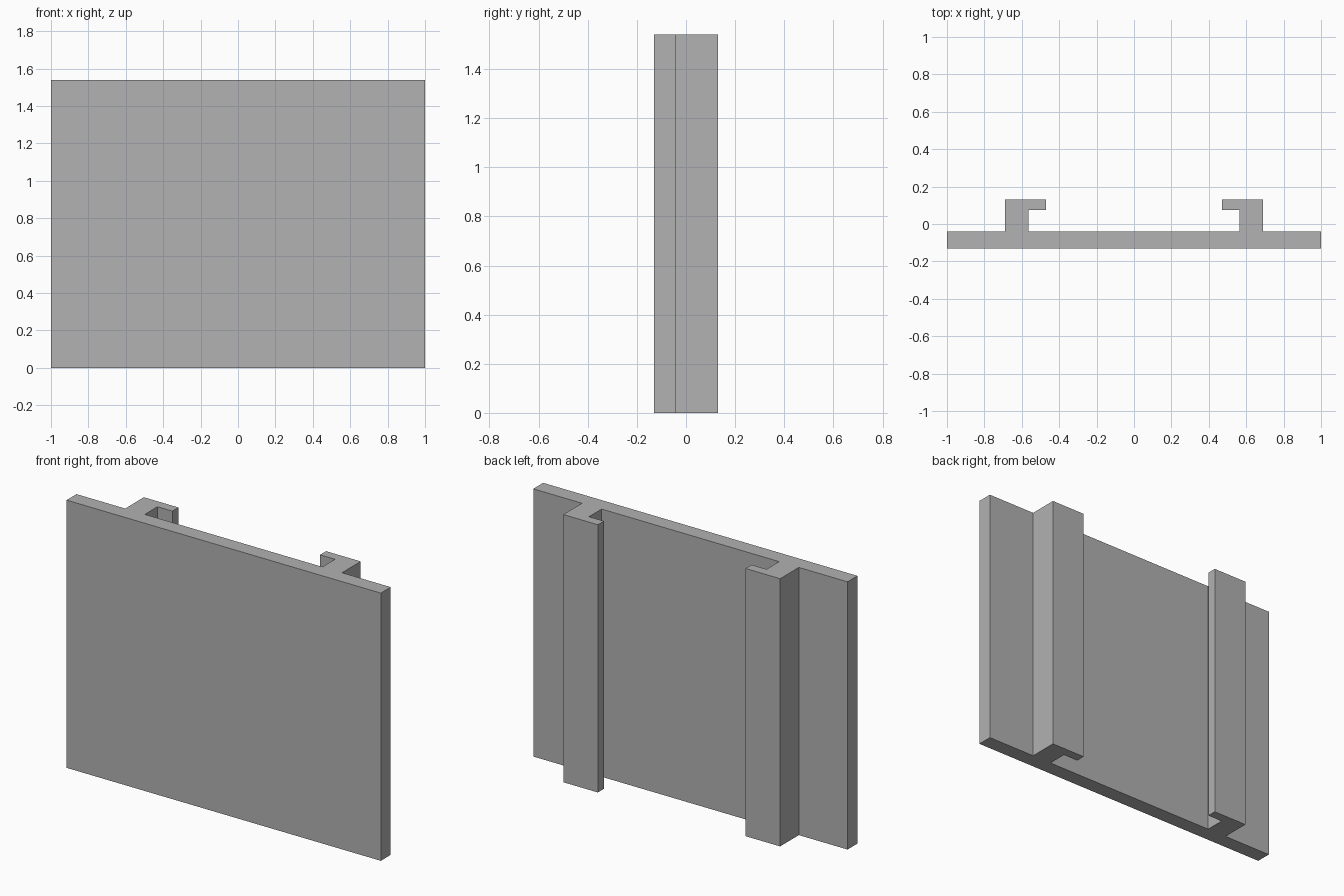
import bpy
import bmesh

HEIGHT = 1.54

cube = bpy.data.objects.get("Cube")
if cube:
    bpy.data.objects.remove(cube, do_unlink=True)

# Plain grey material
grey = bpy.data.materials.new("plain_grey")
grey.use_nodes = True
colour = (0.445, 0.445, 0.445, 1)
grey.diffuse_color = colour
grey.node_tree.nodes["Principled BSDF"].inputs["Base Color"].default_value = colour

# Left half of the section: flat front plate, then a rail with an inward lip
half = [(1, -0.13), (1, -0.04), (0.69, -0.04), (0.69, 0.13),
        (0.47, 0.13), (0.47, 0.075), (0.565, 0.075), (0.565, -0.04)]
section = half + [(-x, y) for x, y in reversed(half)]

# Extrude the mirrored section to full height
bm = bmesh.new()
base = bm.faces.new([bm.verts.new((x, y, 0)) for x, y in section])
top = bmesh.ops.extrude_face_region(bm, geom=[base], use_keep_orig=True)
bmesh.ops.translate(bm, vec=(0, 0, HEIGHT),
                    verts=[v for v in top["geom"] if isinstance(v, bmesh.types.BMVert)])
bmesh.ops.recalc_face_normals(bm, faces=bm.faces[:])

mesh = bpy.data.meshes.new("panel_with_rails")
bm.to_mesh(mesh)
bm.free()
mesh.materials.append(grey)
panel = bpy.data.objects.new("panel_with_rails", mesh)
bpy.context.collection.objects.link(panel)
